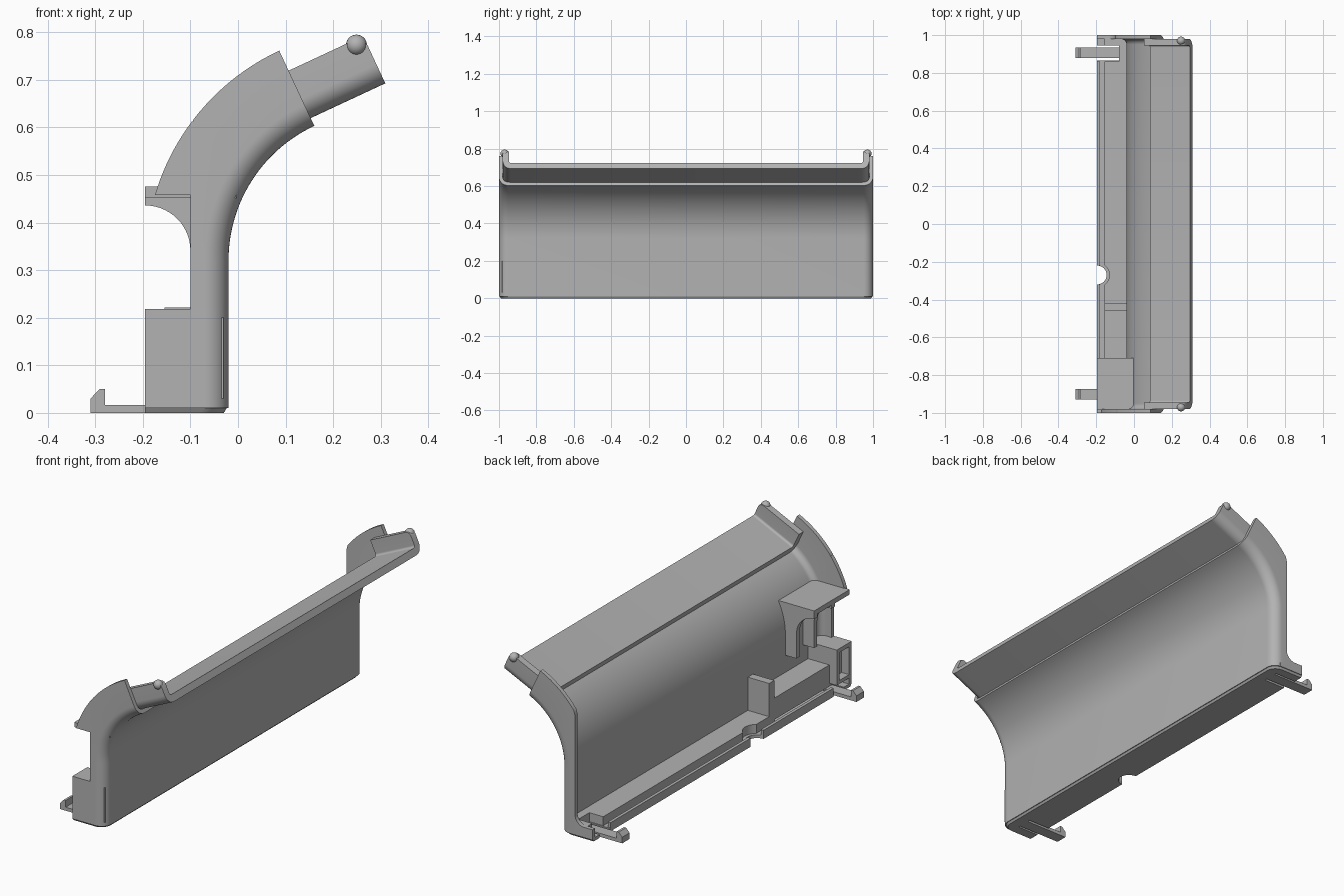
import bpy, bmesh
from math import sin, cos, pi, radians
from mathutils import Vector

old = bpy.data.objects.get("Cube")
if old:
    bpy.data.objects.remove(old)

grey = bpy.data.materials.new("plain grey")
grey.use_nodes = True
GREY = (0.45, 0.45, 0.45, 1)
grey.diffuse_color = GREY
grey.node_tree.nodes["Principled BSDF"].inputs["Base Color"].default_value = GREY


def finish(name, bm):
    bmesh.ops.recalc_face_normals(bm, faces=bm.faces)
    mesh = bpy.data.meshes.new(name)
    bm.to_mesh(mesh)
    bm.free()
    mesh.materials.append(grey)
    ob = bpy.data.objects.new(name, mesh)
    bpy.context.collection.objects.link(ob)
    bpy.ops.object.select_all(action='DESELECT')
    ob.select_set(True)
    bpy.context.view_layer.objects.active = ob
    bpy.ops.object.shade_smooth_by_angle(angle=radians(30))
    return ob


def arc(cx, cy, r, a0, a1, n=10):
    angles = [radians(a0 + (a1 - a0) * i / n) for i in range(n + 1)]
    return [(cx + r * cos(a), cy + r * sin(a)) for a in angles]


def prism(name, pts, axis, lo, hi):
    """Extrude an outline: (x, z) along y, or (x, y) along z."""
    bm = bmesh.new()
    place = (lambda p, h: (p[0], h, p[1])) if axis == 'y' else (lambda p, h: (p[0], p[1], h))
    a = [bm.verts.new(place(p, lo)) for p in pts]
    b = [bm.verts.new(place(p, hi)) for p in pts]
    n = len(pts)
    bm.faces.new(a)
    bm.faces.new(b)
    for i in range(n):
        bm.faces.new((a[i], a[(i + 1) % n], b[(i + 1) % n], b[i]))
    return finish(name, bm)


def box(name, x0, x1, y0, y1, z0, z1):
    return prism(name, [(x0, y0), (x1, y0), (x1, y1), (x0, y1)], 'z', z0, z1)


def channel(name, stations, w, ro, t):
    """Sweep a rounded U section; a station is (point, inward normal, depth)."""
    bm = bmesh.new()
    rings = []
    for p, nrm, depth in stations:
        c = w - ro
        sec = [(-w, depth)] + arc(-c, ro, ro, 180, 270) + arc(c, ro, ro, 270, 360) + [(w, depth)]
        sec += [(w - t, depth)] + arc(c, ro, ro - t, 360, 270)
        sec += arc(-c, ro, ro - t, 270, 180) + [(t - w, depth)]
        rings.append([bm.verts.new((p.x + nrm.x * d, y, p.z + nrm.z * d)) for y, d in sec])
    n = len(rings[0])
    for a, b in zip(rings, rings[1:]):
        for i in range(n):
            bm.faces.new((a[i], a[(i + 1) % n], b[(i + 1) % n], b[i]))
    bm.faces.new(rings[0])
    bm.faces.new(rings[-1])
    return finish(name, bm)


# Curved main shell with side walls
CX, CZ, R, WING, END = 0.2925, 0.32, 0.3125, 0.487, 65
path = [(Vector((-0.02, 0, 0.01)), Vector((-1, 0, 0)), 0.08)]
for i in range(27):
    a = radians(END * i / 26)
    nrm = Vector((-cos(a), 0, sin(a)))
    depth = min(WING, (CX + 0.1) / cos(a)) - R
    path.append((Vector((CX, 0, CZ)) + nrm * R, nrm, depth))
channel("curved_shell", path, 1.0, 0.05, 0.02)

# Straight tongue along the upper edge, with rounded wall corners
end, _, _ = path[-1]
along = Vector((nrm.z, 0, -nrm.x))
start = end + nrm * 0.018
tongue = [(start + along * s, nrm, d) for s, d in
          ((-0.06, 0.11), (0.15, 0.11), (0.162, 0.107), (0.17, 0.099), (0.173, 0.088))]
channel("upper_tongue", tongue, 0.98, 0.045, 0.034)

# Snap bumps on the tongue walls
for side, label in ((1, "back"), (-1, "front")):
    bm = bmesh.new()
    bmesh.ops.create_uvsphere(bm, u_segments=24, v_segments=14, radius=0.022)
    bmesh.ops.translate(bm, verts=bm.verts, vec=(0.249, side * 0.97, 0.773))
    finish(label + "_snap_bump", bm)

# Floor with chamfered base, hook slots and round notch
NOTCH = -0.27
floor = arc(-0.07, -0.95, 0.05, 270, 360) + arc(-0.07, 0.95, 0.05, 0, 90) + [(-0.195, 1)]
floor += [(-0.195, 0.945), (-0.08, 0.945), (-0.08, 0.865), (-0.195, 0.865)]
floor += arc(-0.195, NOTCH, 0.05, 90, -90, 16)
floor += [(-0.195, -0.86), (-0.08, -0.86), (-0.08, -0.94), (-0.195, -0.94), (-0.195, -1)]
base = prism("floor", floor, 'z', 0, 0.016)
for v in base.data.vertices:
    if v.co.z < 0.001:
        if abs(v.co.y) > 0.949:
            v.co.y *= 0.99
        if v.co.x > -0.075:
            v.co.x -= 0.01
rim = prism("floor_edge", [(-0.195, 0.01), (-0.06, 0.01), (-0.06, 0.03), (-0.195, 0.03)], 'y', 0.98, 1.0)

# Raised floor step and lip rails beside the notch
step = [(-0.155, 0.86), (-0.03, 0.86), (-0.03, -0.44), (-0.155, -0.44)]
step += arc(-0.195, NOTCH, 0.065, -52, 52, 12)
prism("raised_step", step, 'z', 0.01, 0.06)
box("rail_long", -0.195, -0.18, NOTCH + 0.05, 0.86, 0.01, 0.042)
box("rail_short", -0.195, -0.18, -0.86, NOTCH - 0.05, 0.01, 0.042)
box("back_corner_step", -0.155, -0.04, 0.945, 0.985, 0.01, 0.06)
box("shell_step_link", -0.08, -0.03, 0.86, 0.95, 0.01, 0.06)

# Hooks
hook = [(-0.075, 0), (-0.31, 0), (-0.31, 0.03), (-0.291, 0.05), (-0.28, 0.05),
        (-0.28, 0.017), (-0.075, 0.017)]
prism("back_hook", hook, 'y', 0.878, 0.935)
prism("front_hook", hook, 'y', -0.93, -0.873)

# Back foot: fillet from the side wall out to the floor edge
foot = [(-0.09, 0.01), (-0.195, 0.01), (-0.195, 0.06)] + arc(-0.15, 0.11, 0.05, 270, 360) + [(-0.09, 0.11)]
prism("back_foot", foot, 'y', 0.98, 1.0)

# Front side wall extensions: lower panel and wing corner
box("front_panel", -0.195, -0.09, -1.0, -0.98, 0.01, 0.218)
wing = [(-0.09, 0.458)] + arc(CX, CZ, WING, 163.5, 143, 10) + [(-0.09, 0.61)]
prism("front_wing_corner", wing, 'y', -1.0, -0.98)

# Front box: frame, block, ledge and divider
box("frame_top", -0.195, -0.04, -0.985, -0.885, 0.198, 0.218)
box("frame_post", -0.195, -0.155, -0.905, -0.885, 0.05, 0.2)
box("frame_sill", -0.195, -0.155, -0.985, -0.885, 0.045, 0.062)
box("end_block", -0.155, -0.03, -0.985, -0.885, 0.03, 0.2)
box("ledge_block", -0.155, -0.03, -0.89, -0.45, 0.03, 0.135)
box("divider", -0.155, -0.03, -0.46, -0.42, 0.01, 0.222)

# Platform and its curved ribs
box("platform", -0.195, -0.003, -0.985, -0.71, 0.452, 0.476)
rib = [(-0.195, 0.46)] + arc(-0.195, 0.341, 0.095, 90, 0, 14)
rib += [(-0.1, 0.218), (-0.035, 0.218), (-0.035, 0.33), (-0.005, 0.46)]
for y in (-0.735, -0.87):
    prism("platform_rib", rib, 'y', y, y + 0.025)
